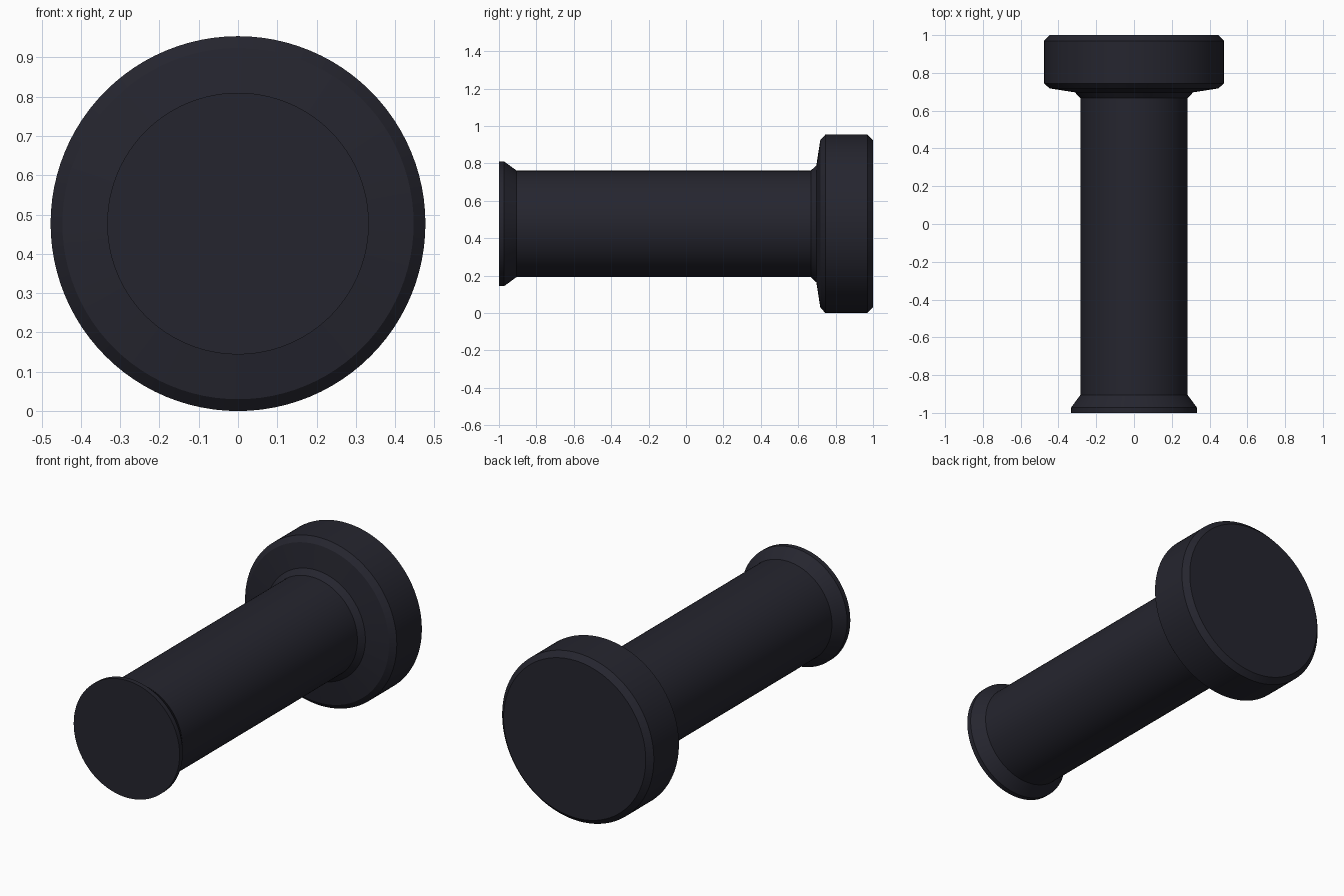
import bpy, bmesh, math

if "Cube" in bpy.data.objects:
    bpy.data.objects.remove(bpy.data.objects["Cube"])

SEGMENTS = 96
CENTRE_Z = 0.477

# Dark blue-grey finish
dark = bpy.data.materials.new("dark_slate")
dark.diffuse_color = (0.0185, 0.0185, 0.028, 1.0)
dark.use_nodes = True
dark.node_tree.nodes["Principled BSDF"].inputs["Base Color"].default_value = dark.diffuse_color

# (y, radius) profile: flared tip, straight shaft, coned shoulder, bevelled head
profile = [
    (-1.0, 0.333), (-0.972, 0.333), (-0.905, 0.284),
    (0.667, 0.284), (0.697, 0.313), (0.718, 0.447),
    (0.745, 0.477), (0.97, 0.477), (1.0, 0.447),
]


def lathe(name, points, material):
    """Revolve a profile around the y axis and cap both ends."""
    bm = bmesh.new()
    rings = []
    for y, r in points:
        ring = []
        for i in range(SEGMENTS):
            a = 2 * math.pi * i / SEGMENTS
            ring.append(bm.verts.new((r * math.cos(a), y, CENTRE_Z + r * math.sin(a))))
        rings.append(ring)
    for a, b in zip(rings, rings[1:]):
        for i in range(SEGMENTS):
            j = (i + 1) % SEGMENTS
            bm.faces.new((a[i], a[j], b[j], b[i]))
    bm.faces.new(rings[0])
    bm.faces.new(rings[-1])
    bmesh.ops.recalc_face_normals(bm, faces=bm.faces)
    mesh = bpy.data.meshes.new(name)
    bm.to_mesh(mesh)
    bm.free()
    mesh.materials.append(material)
    obj = bpy.data.objects.new(name, mesh)
    bpy.context.collection.objects.link(obj)
    return obj


# One turned solid: shaft with flared tip and wide head
pin = lathe("headed_pin", profile, dark)
bpy.context.view_layer.objects.active = pin
pin.select_set(True)
bpy.ops.object.shade_smooth_by_angle(angle=math.radians(30))
